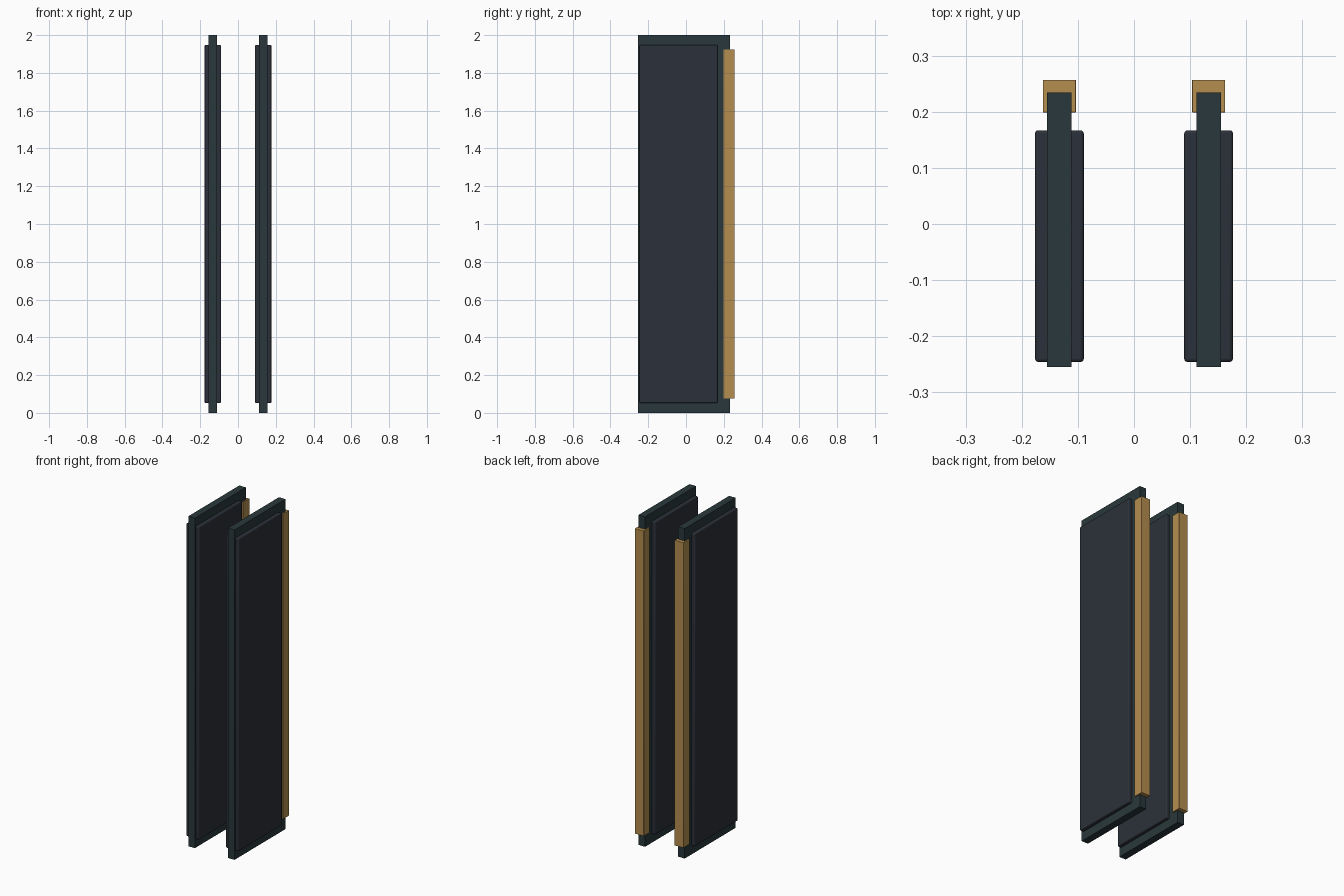
import bpy

if "Cube" in bpy.data.objects:
    bpy.data.objects.remove(bpy.data.objects["Cube"])


def material(name, color):
    mat = bpy.data.materials.new(name)
    mat.diffuse_color = (*color, 1)
    mat.use_nodes = True
    mat.node_tree.nodes["Principled BSDF"].inputs["Base Color"].default_value = mat.diffuse_color
    return mat


GREEN = material("dark_green", (0.022, 0.039, 0.043))
SLATE = material("dark_slate", (0.024, 0.030, 0.041))
WOOD = material("wood", (0.46, 0.27, 0.078))


def box(name, x, width, y0, y1, z0, z1, mat, bevel=0.0):
    bpy.ops.mesh.primitive_cube_add(size=1, location=(x, (y0 + y1) / 2, (z0 + z1) / 2))
    ob = bpy.context.object
    ob.name = name
    ob.scale = (width, y1 - y0, z1 - z0)
    bpy.ops.object.transform_apply(location=False, rotation=False, scale=True)
    ob.data.materials.append(mat)
    if bevel:
        mod = ob.modifiers.new("soft_edges", 'BEVEL')
        mod.width = bevel
        mod.segments = 3
        bpy.ops.object.shade_smooth_by_angle()
    return ob


for side, x in (("left", -0.133), ("right", 0.133)):
    # Full-height core board
    box(f"{side}_core_board", x, 0.044, -0.255, 0.234, 0, 2, GREEN)
    # Raised padding showing on both faces of the board
    box(f"{side}_raised_panel", x, 0.087, -0.246, 0.167, 0.052, 1.948, SLATE, 0.006)
    # Wooden trim capping the rear edge
    box(f"{side}_wood_trim", x, 0.059, 0.199, 0.257, 0.075, 1.925, WOOD, 0.001)
